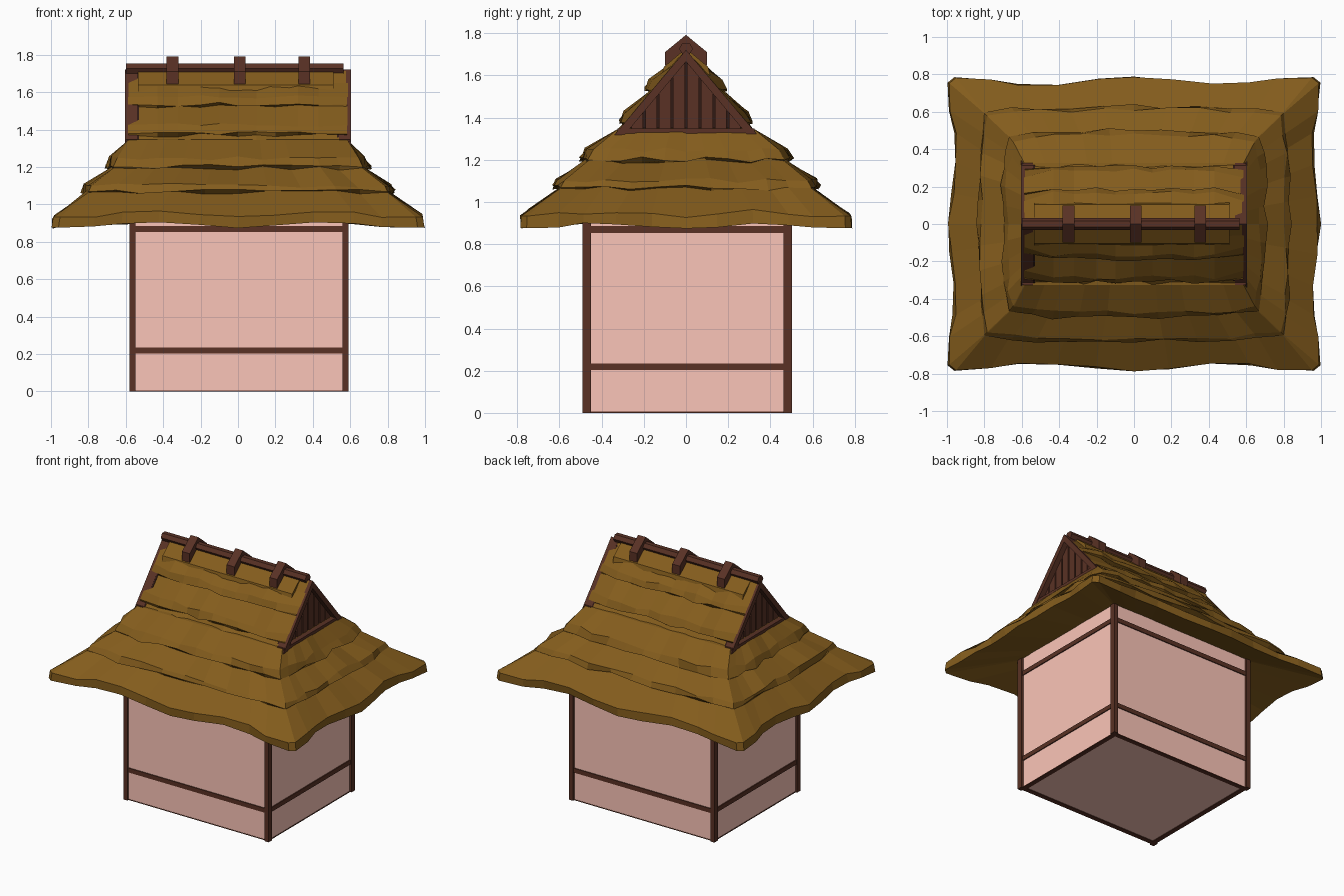
import bpy, math, random
from mathutils import Vector

if "Cube" in bpy.data.objects:
    bpy.data.objects.remove(bpy.data.objects["Cube"])
random.seed(4)


def material(name, color):
    m = bpy.data.materials.new(name)
    m.diffuse_color = (*color, 1)
    m.use_nodes = True
    m.node_tree.nodes["Principled BSDF"].inputs["Base Color"].default_value = m.diffuse_color
    return m


THATCH = material("thatch", (0.23, 0.108, 0.012))
WOOD = material("dark_wood", (0.10, 0.031, 0.018))
PANEL = material("shadow_wood", (0.03, 0.01, 0.007))
PLASTER = material("pink_plaster", (0.97, 0.56, 0.48))


def mesh(name, verts, faces, mat):
    me = bpy.data.meshes.new(name)
    me.from_pydata(verts, [], faces)
    me.materials.append(mat)
    ob = bpy.data.objects.new(name, me)
    bpy.context.collection.objects.link(ob)
    return ob


def box(name, x, y, z, mat, shift=(0, 0)):
    v = [(a + shift[0], b + shift[1], c) for a in x for b in y for c in z]
    f = [(0, 1, 3, 2), (4, 6, 7, 5), (0, 4, 5, 1), (2, 3, 7, 6), (0, 2, 6, 4), (1, 5, 7, 3)]
    return mesh(name, v, f, mat)


def prism(name, profile, x0, x1, mat):
    # closed (y, z) profile extruded along x
    n = len(profile)
    if sum(profile[i - 1][0] * profile[i][1] - profile[i][0] * profile[i - 1][1] for i in range(n)) < 0:
        profile = profile[::-1]
    v = [(x, y, z) for x in (x0, x1) for y, z in profile]
    f = [((i + 1) % n, i, n + i, n + (i + 1) % n) for i in range(n)]
    f += [tuple(reversed(range(n))), tuple(range(n, 2 * n))]
    return mesh(name, v, f, mat)


def jit(a):
    return random.uniform(-a, a)


# walls, corner posts, rails and sill, all set slightly off centre
OFF = (0.005, 0.006)
box("walls", (-0.572, 0.572), (-0.483, 0.483), (0.004, 1.05), PLASTER, OFF)
for sx in (-1, 1):
    for sy in (-1, 1):
        box("corner_post", sorted((sx * 0.553, sx * 0.586)), sorted((sy * 0.456, sy * 0.497)), (0, 1.05), WOOD, OFF)
for s in (-1, 1):
    for z in ((0.203, 0.235), (0.853, 0.885)):
        box("rail_front_back", (-0.56, 0.56), sorted((s * 0.46, s * 0.49)), z, WOOD, OFF)
        box("rail_side", sorted((s * 0.55, s * 0.579)), (-0.47, 0.47), z, WOOD, OFF)
    box("sill_front_back", (-0.575, 0.575), sorted((s * 0.45, s * 0.485)), (0, 0.006), WOOD, OFF)
    box("sill_side", sorted((s * 0.54, s * 0.575)), (-0.47, 0.47), (0, 0.006), WOOD, OFF)

# hipped lower roof: half x, half y, z, bulge at mid side, roughness
RINGS = [(0.52, 0.44, 1.0, 0, 0), (0.977, 0.765, 0.888, 0, 0.006),
         (0.968, 0.762, 0.945, 0, 0.01), (0.80, 0.595, 1.065, 0, 0.012),
         (0.80, 0.597, 1.068, 0.03, 0.014), (0.785, 0.58, 1.10, 0.03, 0.014),
         (0.665, 0.465, 1.195, 0, 0.012), (0.668, 0.468, 1.20, 0.035, 0.014),
         (0.645, 0.44, 1.25, 0.033, 0.014), (0.585, 0.325, 1.345, 0, 0), (0.5, 0.2, 1.36, 0, 0)]
T = [-1, -0.82, -0.66, -0.45, -0.22, 0, 0.2, 0.43, 0.66, 0.82]
verts = []
for k, (hx, hy, z, bulge, rough) in enumerate(RINGS):
    for side in range(4):
        a = side * math.pi / 2
        n = Vector((round(math.sin(a)), -round(math.cos(a))))
        d = Vector((round(math.cos(a)), round(math.sin(a))))
        out, along = (hy, hx) if side % 2 == 0 else (hx, hy)
        eave = k in (1, 2)
        c = 0.965 if eave else 0.995
        for t in T + [1]:
            end = abs(t) == 1
            o = out + (0 if end else bulge * (1 - abs(t) ** 4) + jit(rough))
            h = z + (0 if end else jit(rough))
            if eave:
                wave = math.cos(2 * math.pi * t)
                o += 0.02 * wave
                h -= 0.012 * wave
            p = n * o + d * (along + (0.018 if eave and end else 0)) * t * c
            verts.append((p.x, p.y, h))
N = 4 * (len(T) + 1)
faces = [(k * N + i, k * N + (i + 1) % N, (k + 1) * N + (i + 1) % N, (k + 1) * N + i)
         for k in range(len(RINGS) - 1) for i in range(N)]
faces += [tuple(range((len(RINGS) - 1) * N, len(RINGS) * N)), tuple(reversed(range(N)))]
mesh("lower_thatch_roof", verts, faces, THATCH)

# gabled upper roof: layered steps that fade out at the rakes
RZ, GZ, GY = 1.72, 1.31, 0.345
PROF = [(0.345, 1.31), (0.287, 1.372), (0.308, 1.378), (0.286, 1.425), (0.165, 1.525),
        (0.186, 1.535), (0.168, 1.575), (0.07, 1.65), (0, 1.72)]
XS = [-0.59, -0.43, -0.32, -0.2, -0.1, 0, 0.1, 0.2, 0.32, 0.43, 0.59]
verts, faces = [], []
M = 2 * len(PROF) - 1
for x in XS:
    end = abs(x) > 0.58
    for s, prof in ((-1, PROF), (1, PROF[-2::-1])):
        for y, z in prof:
            line = GY * (RZ - z) / (RZ - GZ)
            r = 0 if end or y == 0 else 0.012
            verts.append((x, s * (line if end else y + jit(r)), z + jit(r)))
for i in range(len(XS) - 1):
    for j in range(M - 1):
        a = i * M + j
        faces.append((a, a + M, a + M + 1, a + 1))
mesh("upper_thatch_roof", verts, faces, THATCH)
prism("ridge_thatch", [(-0.115, 1.60), (-0.105, 1.64), (0, 1.728), (0.105, 1.64), (0.115, 1.60)],
      -0.535, 0.51, THATCH)

# gable ends: recessed panel, boards with gaps, rake boards and base beam
for s in (-1, 1):
    def span(a, b):
        return sorted((s * a, s * b))
    prism("gable_panel", [(-0.345, 1.31), (0.345, 1.31), (0, 1.72)], *span(0.53, 0.55), PANEL)
    for w in (-1, 1):
        for i in range(4):
            a, b = i * 0.066 + 0.005, i * 0.066 + 0.061
            za, zb = (RZ - 0.03 - y * GZ * 0.907 for y in (a, b))
            prism("gable_board", [(w * a, 1.32), (w * b, 1.32), (w * b, zb), (w * a, za)],
                  *span(0.545, 0.565), WOOD)
        prism("rake_board", [(w * 0.345, 1.311), (0, 1.721), (0, 1.665), (w * 0.297, 1.311)],
              *span(0.54, 0.603), WOOD)
    box("gable_base_beam", span(0.54, 0.60), (-0.325, 0.325), (1.313, 1.348), WOOD)

# ridge pole and its saddles
pole = [(0.033 * math.cos(i * math.pi / 3), 1.727 + 0.031 * math.sin(i * math.pi / 3)) for i in range(6)]
prism("ridge_pole", pole, -0.60, 0.563, WOOD)
for x in (-0.35, 0.01, 0.355):
    prism("ridge_saddle", [(-0.1, 1.645), (-0.1, 1.71), (0, 1.792), (0.1, 1.71), (0.1, 1.645), (0, 1.71)],
          x - 0.031, x + 0.031, WOOD)
